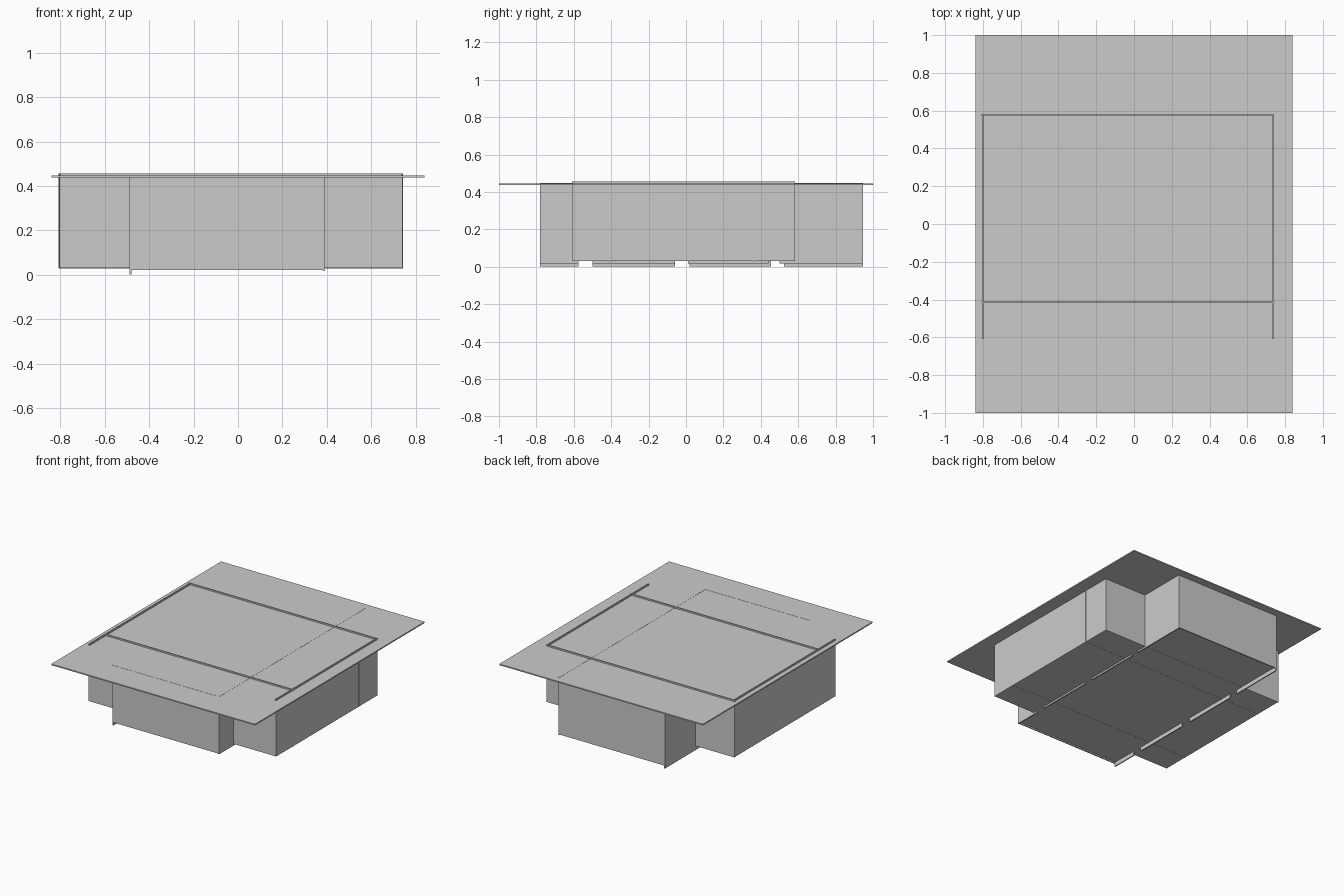
import bpy, bmesh

if "Cube" in bpy.data.objects:
    bpy.data.objects.remove(bpy.data.objects["Cube"])


def boxes(name, ranges):
    """One object made from boxes given as (x0, x1, y0, y1, z0, z1)."""
    bm = bmesh.new()
    for x0, x1, y0, y1, z0, z1 in ranges:
        made = bmesh.ops.create_cube(bm, size=1)
        for v in made["verts"]:
            v.co.x = x0 if v.co.x < 0 else x1
            v.co.y = y0 if v.co.y < 0 else y1
            v.co.z = z0 if v.co.z < 0 else z1
    mesh = bpy.data.meshes.new(name)
    bm.to_mesh(mesh)
    bm.free()
    ob = bpy.data.objects.new(name, mesh)
    bpy.context.collection.objects.link(ob)
    return ob


T = 0.008                                   # sheet thickness
AX0, AX1, AY0, AY1 = -0.805, 0.742, -0.61, 0.583   # wide box
BX0, BX1, BY0, BY1 = -0.488, 0.39, -0.78, 0.945    # long box
FLOOR, UNDER, TOP, RIM = 0.03, 0.437, 0.446, 0.457

# Top sheet
boxes("top_panel", [(-0.84, 0.84, -1, 1, UNDER, TOP)])

# Wide box: side and back walls rise through the top sheet
boxes("wide_left_wall", [(AX0, AX0 + T, AY0, AY1, FLOOR, RIM)])
boxes("wide_right_wall", [(AX1 - T, AX1, AY0, AY1, FLOOR, RIM)])
boxes("wide_back_wall", [(AX0 - 0.004, AX1, AY1 - T, AY1, FLOOR, RIM)])
boxes("wide_front_wall", [(AX0, AX1, AY0, AY0 + T, FLOOR, UNDER)])
boxes("wide_floor", [(AX0, AX1, AY0, AY1, FLOOR, FLOOR + T)])

# Dividers poke slightly through the side walls
for name, y, top in (("front_divider", -0.415, RIM), ("rear_divider", 0.365, UNDER)):
    boxes(name, [(AX0 - 0.002, AX1 + 0.002, y - T / 2, y + T / 2, FLOOR - 0.001, top)])

# Long box
boxes("long_front_wall", [(BX0, BX1, BY0, BY0 + T, 0.021, TOP + 0.001)])
boxes("long_back_wall", [(BX0, BX1, BY1 - T, BY1, 0.021, UNDER)])
boxes("long_floor", [(BX0, BX1, BY0, BY1, FLOOR + 0.001, FLOOR + T)])


def notched_wall(name, x, bottom, top, segments):
    """Long side wall with separate feet hanging below the floor."""
    parts = [(x, x + T, BY0, BY1, FLOOR, top)]
    parts += [(x, x + T, y0, y1, bottom, FLOOR) for y0, y1 in segments]
    boxes(name, parts)


notched_wall("long_left_wall", BX0, 0.0, UNDER,
             [(BY0, -0.575), (-0.5, -0.06), (0.02, 0.455), (0.525, BY1)])
notched_wall("long_right_wall", BX1 - T, 0.017, TOP + 0.001,
             [(BY0, -0.575), (-0.5, -0.06), (0.01, 0.44), (0.5, BY1)])
